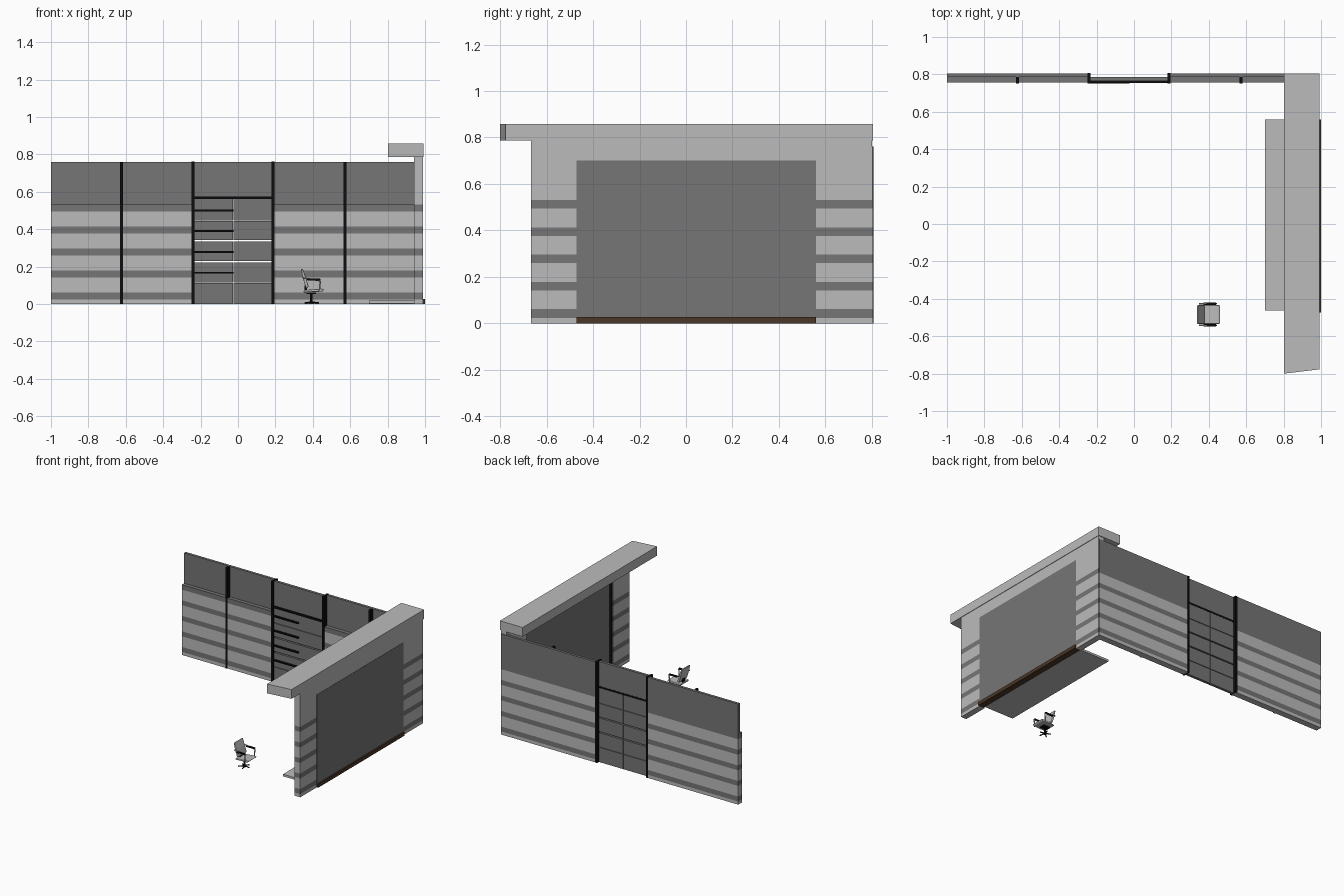
import bpy, math
from mathutils import Vector, Matrix

if "Cube" in bpy.data.objects:
    bpy.data.objects.remove(bpy.data.objects["Cube"])


def material(name, r, g, b):
    m = bpy.data.materials.new(name)
    m.use_nodes = True
    m.diffuse_color = (r, g, b, 1)
    m.node_tree.nodes["Principled BSDF"].inputs["Base Color"].default_value = (r, g, b, 1)
    return m


LIGHT = material("light grey", 0.5, 0.5, 0.5)
DARK = material("dark grey", 0.18, 0.18, 0.18)
BLACK = material("black", 0.004, 0.004, 0.004)
BROWN = material("brown", 0.07, 0.037, 0.02)


def prism(name, outline, lo, hi, mat, axis="z"):
    """Extrude a 2D outline along z (points are x, y) or along y (points are x, z)."""
    place = (lambda p, t: (p[0], p[1], t)) if axis == "z" else (lambda p, t: (p[0], t, p[1]))
    n = len(outline)
    verts = [place(p, t) for t in (lo, hi) for p in outline]
    faces = [tuple(reversed(range(n))), tuple(range(n, 2 * n))]
    faces += [(i, (i + 1) % n, n + (i + 1) % n, n + i) for i in range(n)]
    if axis == "y":
        faces = [tuple(reversed(f)) for f in faces]
    mesh = bpy.data.meshes.new(name)
    mesh.from_pydata(verts, [], faces)
    mesh.materials.append(mat)
    ob = bpy.data.objects.new(name, mesh)
    bpy.context.collection.objects.link(ob)
    return ob


def box(name, x, y, z, mat):
    return prism(name, [(x[0], y[0]), (x[1], y[0]), (x[1], y[1]), (x[0], y[1])], z[0], z[1], mat)


def soften(ob, width):
    b = ob.modifiers.new("rounding", "BEVEL")
    b.width, b.segments = width, 2
    return ob


def tube(name, a, b, radius, mat, sides=12):
    a, b = Vector(a), Vector(b)
    bpy.ops.mesh.primitive_cylinder_add(vertices=sides, radius=radius, depth=(b - a).length,
                                        location=(a + b) / 2)
    ob = bpy.context.object
    ob.name = name
    ob.rotation_euler = (b - a).to_track_quat("Z", "Y").to_euler()
    ob.data.materials.append(mat)
    bpy.ops.object.shade_smooth_by_angle()
    return ob


# Striped cladding: alternating light and dark courses
PITCH, BAND, FIRST, CLAD_TOP = 0.1175, 0.037, 0.024, 0.531


def striped_wall(name, x, y):
    z = 0
    for i in range(5):
        dark = FIRST + i * PITCH
        box(f"{name}_light_course_{i}", x, y, (z, dark), LIGHT)
        z = dark + BAND
        box(f"{name}_dark_course_{i}", x, y, (dark, z), DARK)


# Back wall: striped base with a thinner dark panel above, either side of the door
FRONT, BACK = 0.757, 0.805
DOOR_L, DOOR_R = -0.24, 0.19
for side, x in (("right", (-1, DOOR_L)), ("left", (DOOR_R, 0.985))):
    striped_wall(f"back_wall_{side}", x, (FRONT, BACK))
    box(f"upper_panel_{side}", x, (0.785, BACK), (CLAD_TOP, 0.76), DARK)

# Posts
for x in (DOOR_L, DOOR_R - 0.003):
    box("door_post", (x - 0.008, x + 0.008), (0.75, 0.807), (0, 0.762), BLACK)
for x in (-0.624, 0.573):
    box("wall_post", (x - 0.008, x + 0.008), (0.752, 0.786), (0, 0.76), BLACK)

# Door: two leaves of five panels, transom, header and pull bars
MID = -0.025
levels = (0, 0.113, 0.226, 0.338, 0.445, 0.56)
gaps = (0, 0.002, 0.0045, 0.0045, 0.002, 0)
for i in range(5):
    z = (levels[i] + gaps[i], levels[i + 1] - gaps[i + 1])
    box(f"door_panel_right_{i}", (DOOR_L, MID - 0.001), (0.764, 0.785), z, DARK)
    box(f"door_panel_left_{i}", (MID + 0.001, DOOR_R), (0.764, 0.785), z, DARK)
box("door_transom", (DOOR_L, DOOR_R), (0.764, 0.785), (0.56, 0.76), DARK)
box("door_header", (DOOR_L, DOOR_R), (0.755, 0.786), (0.56, 0.575), BLACK)
for z in (0.167, 0.278, 0.39, 0.5):
    box("door_bar", (DOOR_L, MID), (0.75, 0.764), (z - 0.005, z + 0.005), BLACK)

# Side wall: striped piers, light tops, lintel, big dark panel
IN, OUT = 0.942, 0.988
OPEN = (-0.472, 0.56)
for name, y in (("front_pier", (-0.668, OPEN[0])), ("back_pier", (OPEN[1], 0.8))):
    striped_wall(name, (IN, OUT), y)
    box(f"{name}_top", (IN, OUT), y, (CLAD_TOP, 0.7), LIGHT)
box("lintel", (IN, OUT), (-0.668, 0.8), (0.7, 0.787), LIGHT)
box("large_window", (0.966, 0.99), OPEN, (0.027, 0.7), DARK)
box("window_sill", (0.95, 1.0), OPEN, (0, 0.027), BROWN)
for y in (OPEN[0], OPEN[1] - 0.008):
    box("window_jamb", (0.944, 0.966), (y, y + 0.008), (0.027, 0.7), BLACK)

# Canopy with a slanted front end, and the low platform
prism("canopy", [(0.802, -0.8), (0.992, -0.777), (0.992, 0.805), (0.802, 0.805)],
      0.787, 0.857, LIGHT)
box("platform", (0.70, 0.95), (-0.462, 0.56), (0.003, 0.019), LIGHT)

# Office chair facing the side wall
CX, CY = 0.392, -0.484
for i in range(5):
    a = math.tau * i / 5
    tip = (CX + 0.042 * math.cos(a), CY + 0.042 * math.sin(a), 0.005)
    tube("chair_leg", (CX, CY, 0.010), tip, 0.004, BLACK, 8)
tube("chair_hub", (CX, CY, 0.002), (CX, CY, 0.014), 0.012, BLACK)
tube("chair_column", (CX, CY, 0.01), (CX, CY, 0.06), 0.007, BLACK)
box("chair_mechanism", (CX - 0.025, CX + 0.025), (CY - 0.02, CY + 0.02), (0.053, 0.062), BLACK)
soften(prism("chair_seat", [(0.35, 0.062), (0.45, 0.066), (0.462, 0.076), (0.452, 0.082),
                            (0.352, 0.074)], CY - 0.05, CY + 0.05, LIGHT, "y"), 0.005)
soften(prism("chair_backrest", [(0.364, 0.082), (0.378, 0.09), (0.364, 0.14), (0.346, 0.189),
                                (0.336, 0.187), (0.346, 0.14)],
             CY - 0.05, CY + 0.05, LIGHT, "y"), 0.005)
box("chair_back_support", (0.356, 0.368), (CY - 0.015, CY + 0.015), (0.066, 0.1), BLACK)
for s in (-1, 1):
    y = CY + s * 0.058
    tube("chair_arm_rail", (0.348, y, 0.139), (0.44, y, 0.124), 0.004, LIGHT, 8)
    tube("chair_arm_strut", (0.44, y, 0.124), (0.435, y, 0.072), 0.004, LIGHT, 8)
    soften(box("chair_arm_pad", (0.37, 0.44), (y - 0.007, y + 0.007), (0.125, 0.136), BLACK), 0.003)
